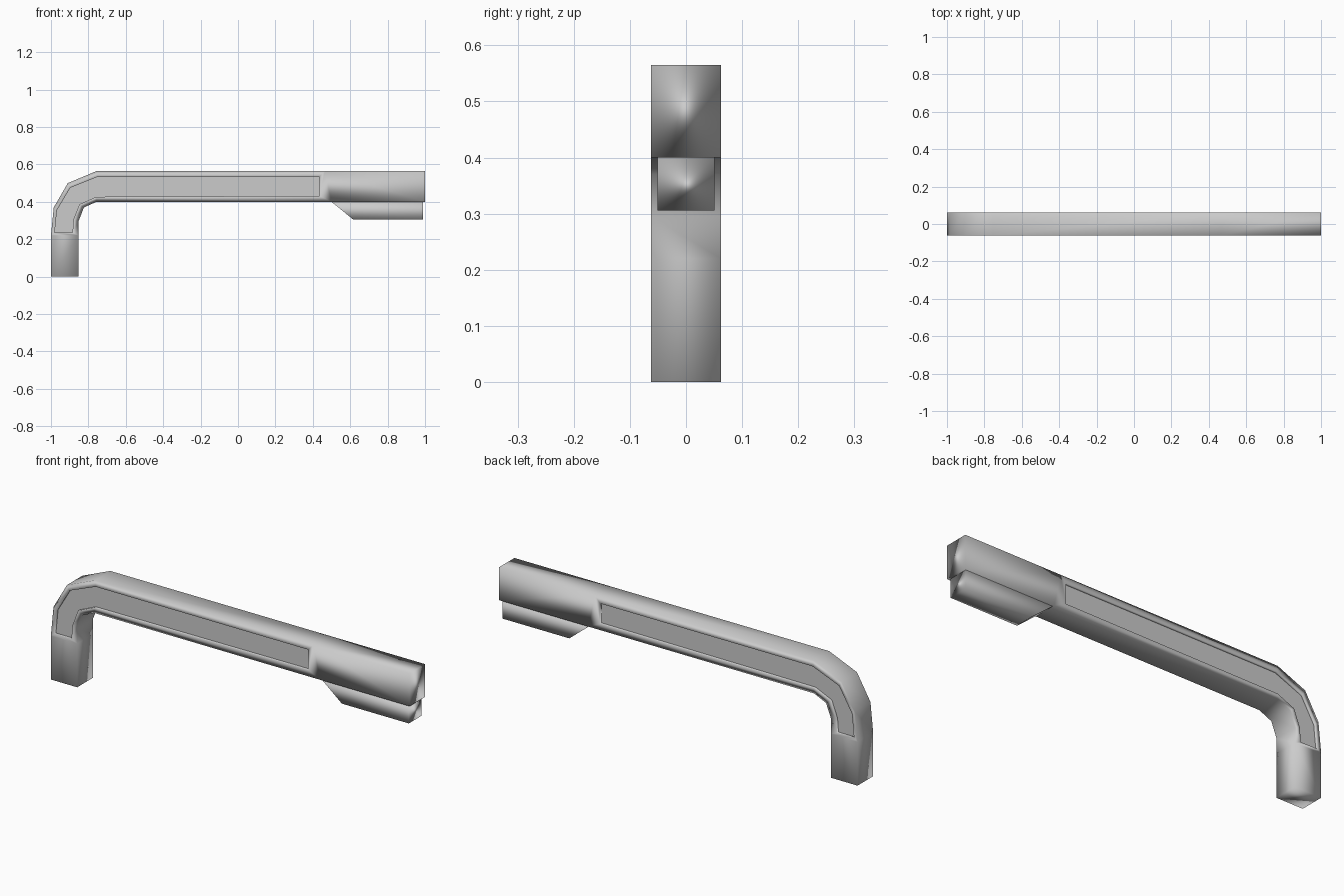
import bpy
import bmesh

if "Cube" in bpy.data.objects:
    bpy.data.objects.remove(bpy.data.objects["Cube"])

HALF_W = 0.062   # half thickness of the arm
RECESS = 0.012   # depth of the side panels

# Grey finish
grey = bpy.data.materials.new("grey")
grey.diffuse_color = (0.6, 0.6, 0.6, 1)
grey.use_nodes = True
grey.node_tree.nodes["Principled BSDF"].inputs["Base Color"].default_value = grey.diffuse_color


def ring(bm, outline, y):
    return [bm.verts.new((x, y, z)) for x, z in outline]


def bridge(bm, a, b):
    """Quads between two closed loops; returns them."""
    n = len(a)
    return [bm.faces.new((a[i], a[(i + 1) % n], b[(i + 1) % n], b[i]))
            for i in range(n)]


def ladder(bm, loop):
    """Fill a loop with quads, pairing point i with point -1-i."""
    n = len(loop)
    for i in range(n // 2 - 1):
        bm.faces.new((loop[i], loop[i + 1], loop[n - 2 - i], loop[n - 1 - i]))


def finish(bm, name):
    """Make a smooth object with area-weighted normals."""
    bmesh.ops.recalc_face_normals(bm, faces=bm.faces)
    for f in bm.faces:
        f.smooth = True
    mesh = bpy.data.meshes.new(name)
    bm.to_mesh(mesh)
    bm.free()
    mesh.materials.append(grey)
    obj = bpy.data.objects.new(name, mesh)
    bpy.context.collection.objects.link(obj)
    mod = obj.modifiers.new("area_normals", 'WEIGHTED_NORMAL')
    mod.mode = 'FACE_AREA'
    mod.keep_sharp = True
    return obj


# Outline around the panel zone, and the matching panel outline
outer = [(-1, 0.22), (-0.985, 0.37), (-0.91, 0.5), (-0.755, 0.565),
         (0.465, 0.565), (0.5, 0.4), (-0.757, 0.4), (-0.824, 0.37),
         (-0.853, 0.295), (-0.853, 0.22)]
panel = [(-0.98, 0.235), (-0.968, 0.355), (-0.897, 0.475), (-0.75, 0.534),
         (0.435, 0.534), (0.435, 0.432), (-0.757, 0.427), (-0.848, 0.387),
         (-0.88, 0.305), (-0.885, 0.235)]
leg_end = [(-0.853, 0), (-1, 0)]
bar_end = [(1, 0.565), (1, 0.4)]

# Bent arm: leg, faceted elbow and long bar with a sunk panel on each side
bm = bmesh.new()
perimeters = []
for side in (-1, 1):
    rim = ring(bm, outer, side * HALF_W)
    foot = ring(bm, leg_end, side * HALF_W)
    tip = ring(bm, bar_end, side * HALF_W)
    lip = ring(bm, panel, side * HALF_W)
    floor = ring(bm, panel, side * (HALF_W - RECESS))
    bridge(bm, rim, lip)
    bridge(bm, lip, floor)
    ladder(bm, floor)
    bm.faces.new((rim[9], foot[0], foot[1], rim[0]))
    bm.faces.new((rim[4], tip[0], tip[1], rim[5]))
    for i in range(len(floor)):
        bm.edges.get((floor[i - 1], floor[i])).smooth = False
    perimeters.append(rim[:5] + tip + rim[5:] + foot)
bridge(bm, *perimeters)
finish(bm, "bent_arm")

# Block under the free end with a sloped inner face
block = [(0.5, 0.4), (0.615, 0.306), (0.988, 0.306), (0.988, 0.4)]
bm = bmesh.new()
loops = [ring(bm, block, y) for y in (-0.051, 0.051)]
bridge(bm, *loops)
for loop in loops:
    bm.faces.new(loop)
finish(bm, "end_block")
